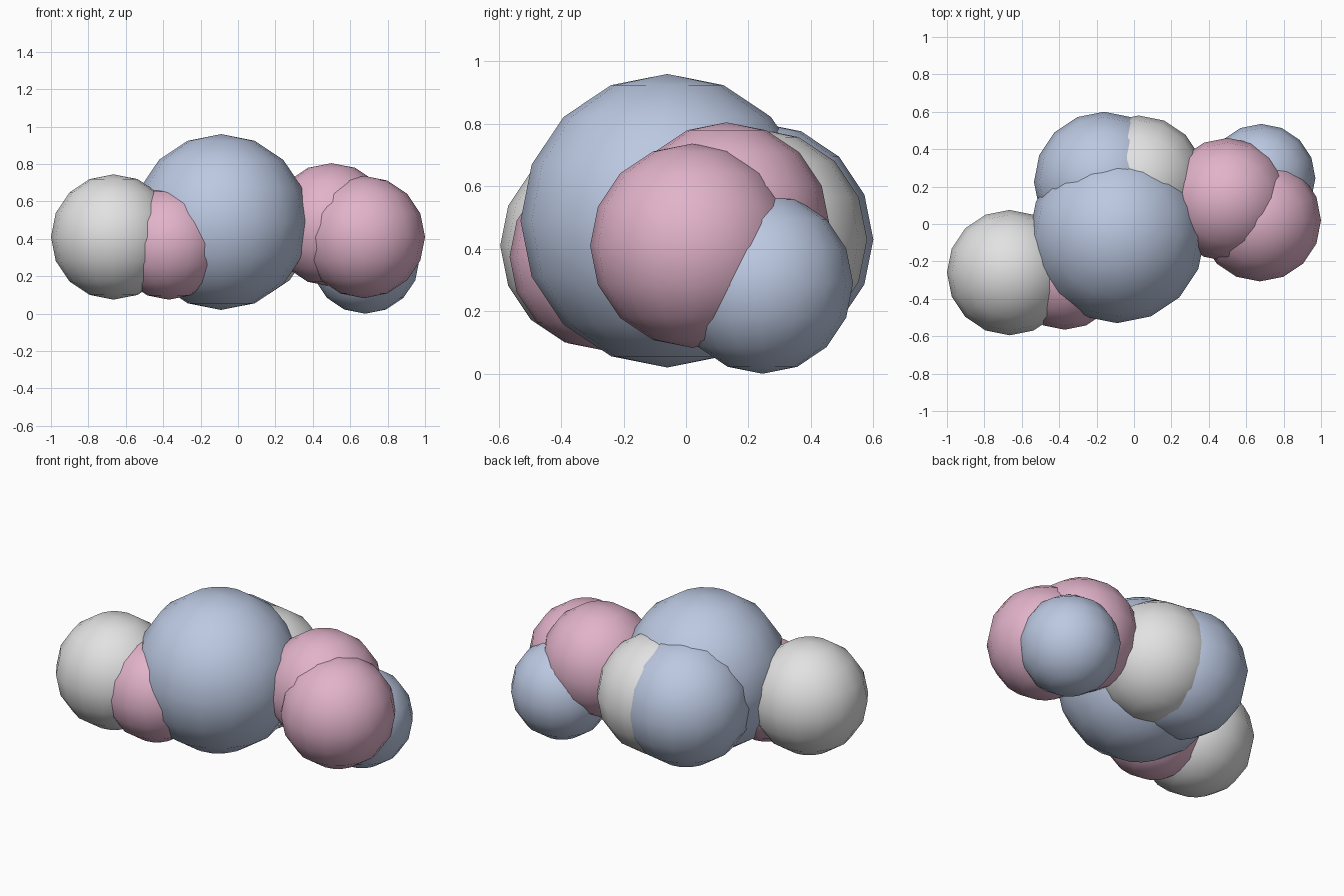
import bpy

cube = bpy.data.objects.get("Cube")
if cube:
    bpy.data.objects.remove(cube, do_unlink=True)


def make_material(name, rgb):
    mat = bpy.data.materials.new(name)
    color = (*rgb, 1.0)
    mat.diffuse_color = color
    mat.use_nodes = True
    bsdf = next(n for n in mat.node_tree.nodes if n.type == 'BSDF_PRINCIPLED')
    bsdf.inputs["Base Color"].default_value = color
    bsdf.inputs["Roughness"].default_value = 0.8
    return mat


blue = make_material("pale_blue", (0.50, 0.58, 0.76))
pink = make_material("pale_pink", (0.76, 0.45, 0.59))
white = make_material("soft_white", (0.76, 0.76, 0.76))


def puff(name, center, radius, mat):
    """One smooth-shaded, low-poly ball of the cloud."""
    bpy.ops.mesh.primitive_uv_sphere_add(segments=16, ring_count=8,
                                         radius=radius, location=center)
    obj = bpy.context.object
    obj.name = obj.data.name = name
    obj.data.materials.append(mat)
    bpy.ops.object.shade_smooth()
    return obj


# Large middle puff
puff("center_puff", (-0.09, -0.06, 0.49), 0.47, blue)

# Puffs on the model's right
puff("right_end_puff", (-0.665, -0.26, 0.41), 0.335, white)
puff("right_front_puff", (-0.37, -0.265, 0.375), 0.30, pink)

# Puffs behind the middle
puff("back_right_puff", (-0.16, 0.225, 0.43), 0.375, blue)
puff("back_left_puff", (0.025, 0.225, 0.43), 0.355, white)

# Puffs on the model's left
puff("left_inner_puff", (0.50, 0.13, 0.475), 0.33, pink)
puff("left_end_puff", (0.673, 0.02, 0.41), 0.327, pink)
puff("left_back_puff", (0.68, 0.245, 0.29), 0.29, blue)
